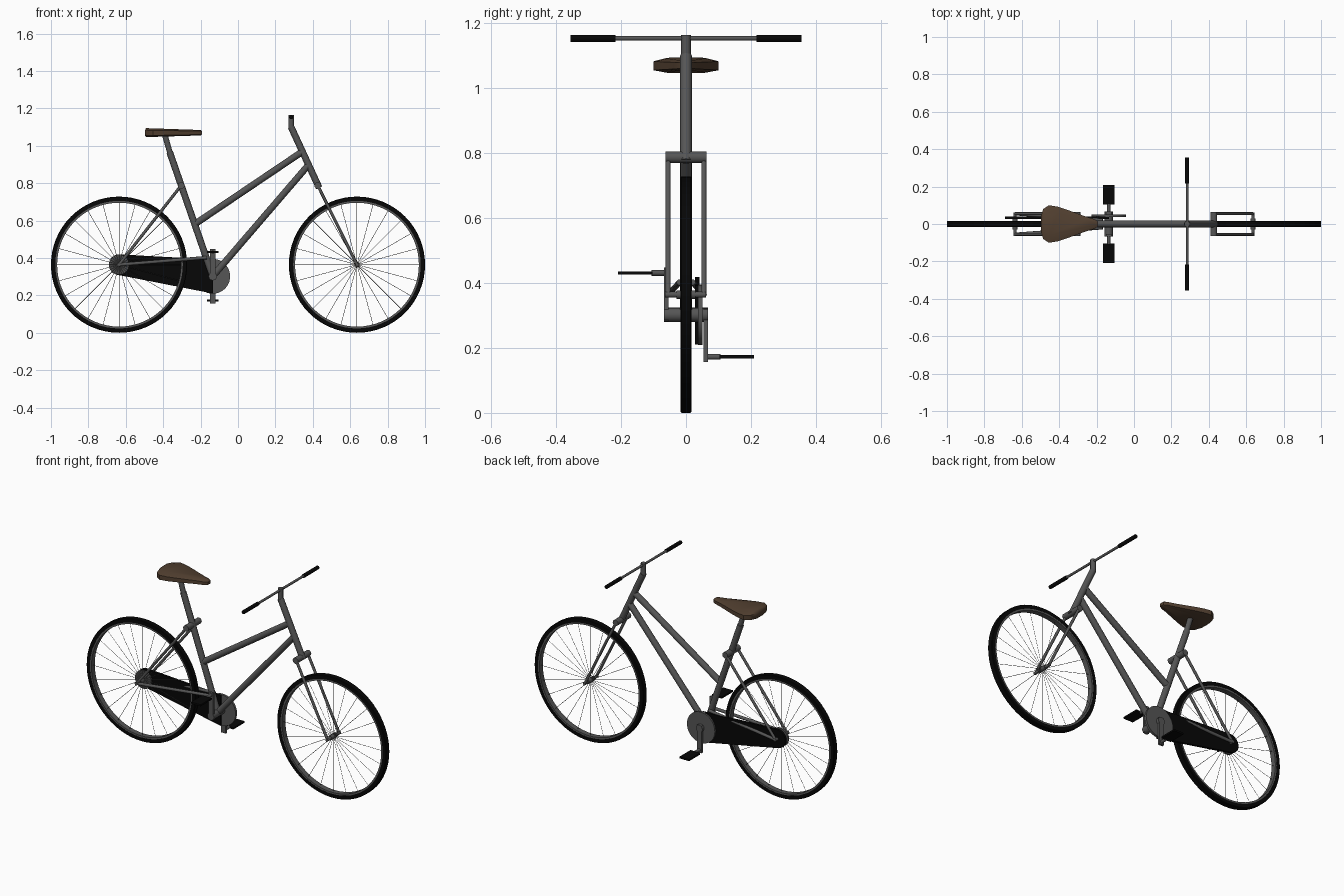
import bpy, bmesh
from math import pi, sin, cos, radians
from mathutils import Vector, Matrix

cube = bpy.data.objects.get("Cube")
if cube:
    bpy.data.objects.remove(cube, do_unlink=True)


def material(name, rgb):
    m = bpy.data.materials.new(name)
    m.use_nodes = True
    m.diffuse_color = (*rgb, 1)
    m.node_tree.nodes["Principled BSDF"].inputs["Base Color"].default_value = (*rgb, 1)
    return m


steel = material("dark_steel", (0.092, 0.092, 0.092))
rubber = material("black_rubber", (0.002, 0.002, 0.002))
leather = material("brown_leather", (0.085, 0.051, 0.03))


def finish(bm, name, mat, smooth=True):
    bmesh.ops.recalc_face_normals(bm, faces=bm.faces)
    mesh = bpy.data.meshes.new(name)
    bm.to_mesh(mesh)
    bm.free()
    mesh.materials.append(mat)
    ob = bpy.data.objects.new(name, mesh)
    bpy.context.collection.objects.link(ob)
    if smooth:
        bpy.ops.object.select_all(action="DESELECT")
        ob.select_set(True)
        bpy.context.view_layer.objects.active = ob
        bpy.ops.object.shade_smooth_by_angle(angle=radians(40))
    return ob


def add_tube(bm, a, b, r, sides=16):
    a, b = Vector(a), Vector(b)
    turn = (b - a).to_track_quat("Z", "Y").to_matrix().to_4x4()
    bmesh.ops.create_cone(bm, cap_ends=True, segments=sides, radius1=r, radius2=r,
                          depth=(b - a).length,
                          matrix=Matrix.Translation((a + b) / 2) @ turn)


def tube(name, a, b, r, mat=steel, sides=16):
    bm = bmesh.new()
    add_tube(bm, a, b, r, sides)
    return finish(bm, name, mat)


def cross_tube(name, x, z, y0, y1, r, mat=steel, sides=16):
    return tube(name, (x, y0, z), (x, y1, z), r, mat, sides)


def box(name, centre, size, mat):
    bm = bmesh.new()
    bmesh.ops.create_cube(bm, size=1, matrix=Matrix.Translation(centre) @ Matrix.Diagonal((*size, 1)))
    return finish(bm, name, mat, False)


def ring(name, x, z, profile, mat, steps=64):
    """Revolve a closed (radius, y) profile about a wheel axle."""
    bm = bmesh.new()
    loops = []
    for i in range(steps):
        t = 2 * pi * i / steps
        loops.append([bm.verts.new((x + r * cos(t), y, z + r * sin(t))) for r, y in profile])
    n = len(profile)
    for i in range(steps):
        p, q = loops[i], loops[(i + 1) % steps]
        for j in range(n):
            k = (j + 1) % n
            bm.faces.new((p[j], p[k], q[k], q[j]))
    return finish(bm, name, mat)


def loft(name, layers, mat):
    """Skin stacked outlines with equal point counts and cap both ends."""
    bm = bmesh.new()
    rows = [[bm.verts.new(p) for p in layer] for layer in layers]
    n = len(rows[0])
    for a, b in zip(rows, rows[1:]):
        for j in range(n):
            k = (j + 1) % n
            bm.faces.new((a[j], a[k], b[k], b[j]))
    bm.faces.new(rows[0])
    bm.faces.new(rows[-1])
    return finish(bm, name, mat)


AXLE_X, AXLE_Z, WHEEL_R = 0.636, 0.364, 0.364
CRANK_X, CRANK_Z = -0.135, 0.302

# Wheels: tyre, rim, hub, axle and spokes
tyre = [(0.341, -0.017), (0.361, -0.017), (WHEEL_R, -0.014),
        (WHEEL_R, 0.014), (0.361, 0.017), (0.341, 0.017)]
rim = [(0.343, -0.016), (0.343, 0.016), (0.331, 0.016), (0.331, -0.016)]
for label, x in (("front", AXLE_X), ("rear", -AXLE_X)):
    ring(label + "_tyre", x, AXLE_Z, tyre, rubber)
    ring(label + "_rim", x, AXLE_Z, rim, steel)
    cross_tube(label + "_hub", x, AXLE_Z, -0.03, 0.03, 0.013)
    cross_tube(label + "_axle", x, AXLE_Z, -0.064, 0.062, 0.009)
    bm = bmesh.new()
    for i in range(24):
        t = 2 * pi * i / 24
        add_tube(bm, (x, 0, AXLE_Z),
                 (x + 0.333 * cos(t), 0, AXLE_Z + 0.333 * sin(t)), 0.0012, 4)
    finish(bm, label + "_spokes", steel, False)

# Main frame
tube("seat_tube", (CRANK_X, 0, CRANK_Z), (-0.365, 0, 0.965), 0.018)
tube("seat_post", (-0.36, 0, 0.95), (-0.392, 0, 1.06), 0.015)
tube("top_tube", (-0.225, 0, 0.585), (0.342, 0, 0.967), 0.018)
tube("down_tube", (CRANK_X, 0, CRANK_Z), (0.375, 0, 0.895), 0.018)
tube("head_tube", (0.284, 0, 1.1), (0.434, 0, 0.775), 0.018)
tube("stem", (0.284, 0, 1.095), (0.284, 0, 1.164), 0.015)
cross_tube("bottom_bracket", CRANK_X, CRANK_Z, -0.068, 0.068, 0.022)

# Fork and rear stays
cross_tube("fork_crown", 0.427, 0.787, -0.063, 0.063, 0.018)
cross_tube("stay_bridge", -0.304, 0.787, -0.063, 0.063, 0.018)
for side, s in (("left", 1), ("right", -1)):
    y = 0.055 * s
    tube(side + "_fork_leg", (0.427, y, 0.787), (AXLE_X, y, AXLE_Z), 0.008, sides=12)
    tube(side + "_seat_stay", (-0.304, y, 0.787), (-AXLE_X, y, AXLE_Z), 0.008, sides=12)
    tube(side + "_chain_stay", (-0.167, 0.02 * s, 0.402), (-AXLE_X, y, AXLE_Z), 0.009, sides=12)

# Handlebar and grips
cross_tube("handlebar", 0.284, 1.153, -0.35, 0.35, 0.007)
for side, s in (("left", 1), ("right", -1)):
    cross_tube(side + "_grip", 0.284, 1.153, 0.217 * s, 0.355 * s, 0.011, rubber)

# Chainring, rear sprocket and chain case
cross_tube("chainring", CRANK_X, CRANK_Z, 0.037, 0.051, 0.093, sides=40)
cross_tube("rear_sprocket", -AXLE_X, AXLE_Z, 0.003, 0.014, 0.054, sides=32)
outline = [(CRANK_X, CRANK_Z - 0.092), (CRANK_X, CRANK_Z + 0.09)]
for i in range(13):
    t = radians(83 + 180 * i / 12)
    outline.append((-AXLE_X + 0.055 * cos(t), AXLE_Z + 0.055 * sin(t)))
loft("chain_case", [[(x, y, z) for x, z in outline] for y in (0.027, 0.041)], rubber)

# Cranks and pedals, half a turn apart
for side, s in (("left", 1), ("right", -1)):
    end_z = CRANK_Z - 0.129 * s
    box(side + "_crank", (CRANK_X, 0.061 * s, CRANK_Z - 0.063 * s), (0.03, 0.013, 0.164), steel)
    cross_tube(side + "_pedal_spindle", CRANK_X, end_z, 0.06 * s, 0.106 * s, 0.009, sides=12)
    box(side + "_pedal", (CRANK_X, 0.156 * s, end_z), (0.064, 0.106, 0.01), rubber)

# Saddle: half outline mirrored, stacked with bevelled top and bottom
half = [(-0.497, 0.045), (-0.485, 0.08), (-0.455, 0.1), (-0.41, 0.093), (-0.36, 0.077),
        (-0.3, 0.055), (-0.25, 0.037), (-0.212, 0.026), (-0.192, 0.013)]
outline = half + [(x, -y) for x, y in reversed(half)]


def saddle_layer(z_rear, z_nose, inset):
    mid = -0.37
    return [(mid + (x - mid) * (1 - inset / 10), y * (1 - inset),
             z_rear + (z_nose - z_rear) * (x + 0.497) / 0.305) for x, y in outline]


loft("saddle", [saddle_layer(1.046, 1.055, 0.4), saddle_layer(1.054, 1.06, 0),
                saddle_layer(1.083, 1.078, 0), saddle_layer(1.094, 1.084, 0.4)], leather)
